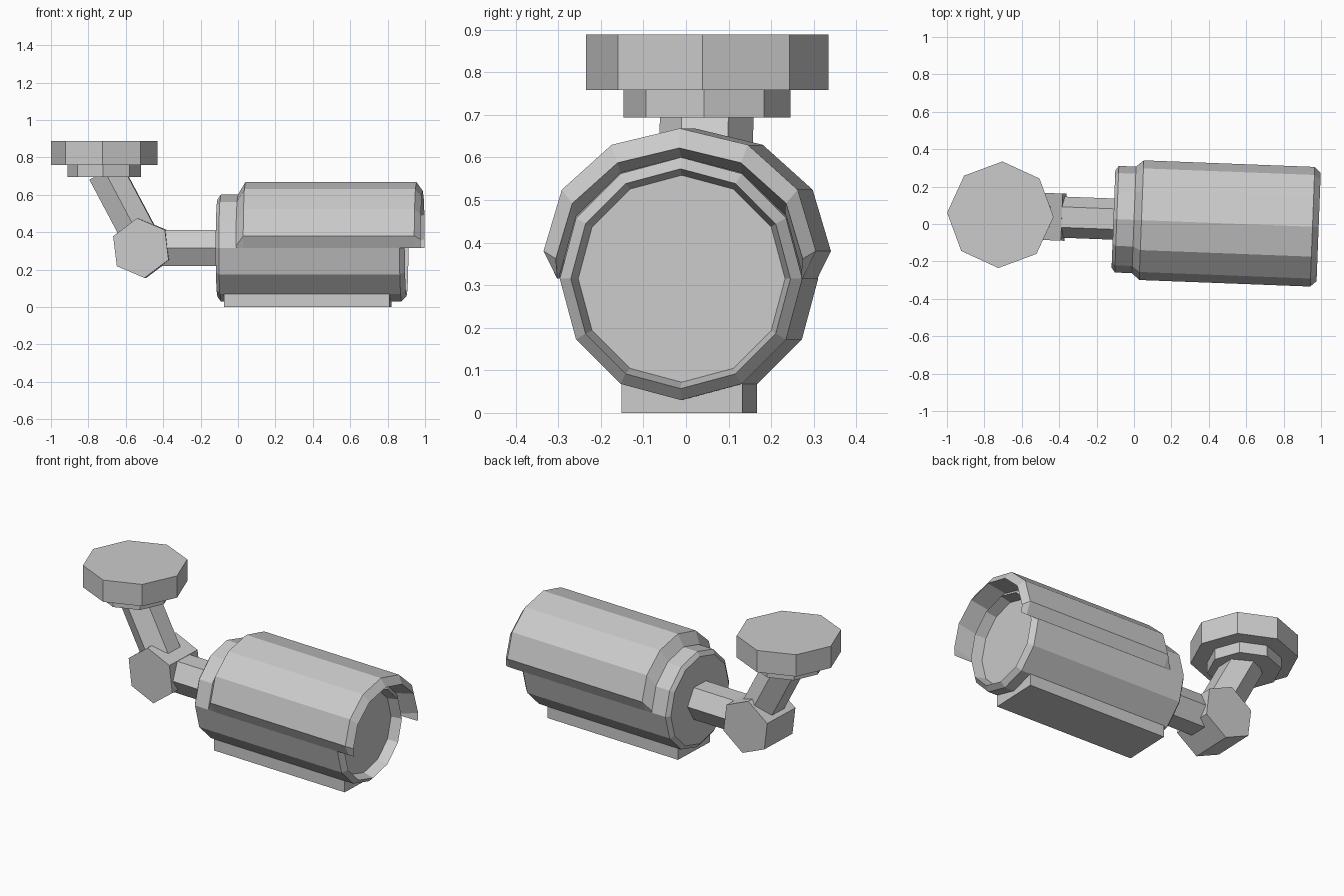
import bpy, bmesh
from math import sin, cos, pi, radians
from mathutils import Matrix, Vector

if "Cube" in bpy.data.objects:
    bpy.data.objects.remove(bpy.data.objects["Cube"])

# The whole camera is turned very slightly about z
PLACE = Matrix.Translation((0, 0.022, 0)) @ Matrix.Rotation(radians(-2.2), 4, 'Z')
AXIS_Z = 0.315  # height of the body axis


def loft(name, rings, closed=True, caps=True):
    """Skin a list of rings that have equal point counts."""
    bm = bmesh.new()
    vr = [[bm.verts.new(p) for p in ring] for ring in rings]
    n = len(rings[0])
    for a, b in zip(vr, vr[1:]):
        for i in range(n if closed else n - 1):
            j = (i + 1) % n
            bm.faces.new((a[i], a[j], b[j], b[i]))
    if caps:
        bm.faces.new(vr[0])
        bm.faces.new(vr[-1])
    bmesh.ops.recalc_face_normals(bm, faces=bm.faces)
    me = bpy.data.meshes.new(name)
    bm.to_mesh(me)
    bm.free()
    ob = bpy.data.objects.new(name, me)
    ob.matrix_world = PLACE
    bpy.context.collection.objects.link(ob)
    return ob


def prism(name, start, end, r, sides, ref, turn=0):
    """Regular prism between two points; ref is the direction of the first corner."""
    a, b, u = Vector(start), Vector(end), Vector(ref).normalized()
    v = (b - a).normalized().cross(u)
    angles = [turn + 2 * pi * i / sides for i in range(sides)]
    return loft(name, [[c + r * (cos(t) * u + sin(t) * v) for t in angles] for c in (a, b)])


def x_ring(x, r):
    return [(x, r * cos(i * pi / 6), AXIS_Z + r * sin(i * pi / 6)) for i in range(12)]


# Twelve-sided housing with chamfered ends and recessed glass
loft("camera_body", [x_ring(x, r) for x, r in
     ((-0.11, 0.26), (-0.092, 0.285), (0.875, 0.285), (0.902, 0.258), (0.84, 0.243))])


# Sun hood: half-ellipse arch with short tucked-in lower edges
def arch(x, rx, top, spring, low):
    pts = [(x, rx * cos(i * pi / 6), spring + (top - spring) * sin(i * pi / 6)) for i in range(7)]
    return [(x, low, AXIS_Z)] + pts + [(x, -low, AXIS_Z)]


loft("sun_hood", [
    arch(0.0, 0.285, 0.602, 0.325, 0.284),
    arch(0.04, 0.32, 0.668, 0.38, 0.288),
    arch(0.955, 0.32, 0.668, 0.38, 0.288),
    arch(0.988, 0.29, 0.622, 0.362, 0.286),
    arch(0.87, 0.285, 0.600, 0.325, 0.284)], closed=False, caps=False)

# Flat rail under the housing
W = 0.1425
loft("bottom_rail", [[(x, -W, 0), (x, W, 0), (x, W, 0.068), (x, -W, 0.068)] for x in (-0.07, 0.817)])

# Hexagonal arms and the joint between them
prism("body_arm", (-0.48, 0, AXIS_Z), (-0.1, 0, AXIS_Z), 0.11, 6, (0, 1, 0))
prism("mount_arm", (-0.502, 0, 0.335), (-0.709, 0, 0.725), 0.11, 6, (0, 1, 0))
prism("arm_joint", (-0.515, 0.126, AXIS_Z), (-0.515, -0.126, AXIS_Z), 0.161, 6, (1, 0, 0), radians(37))

# Stepped octagonal ceiling mount
prism("mount_collar", (-0.715, 0, 0.694), (-0.715, 0, 0.77), 0.196, 8, (1, 0, 0))
prism("ceiling_plate", (-0.715, 0, 0.758), (-0.715, 0, 0.888), 0.285, 8, (1, 0, 0))
